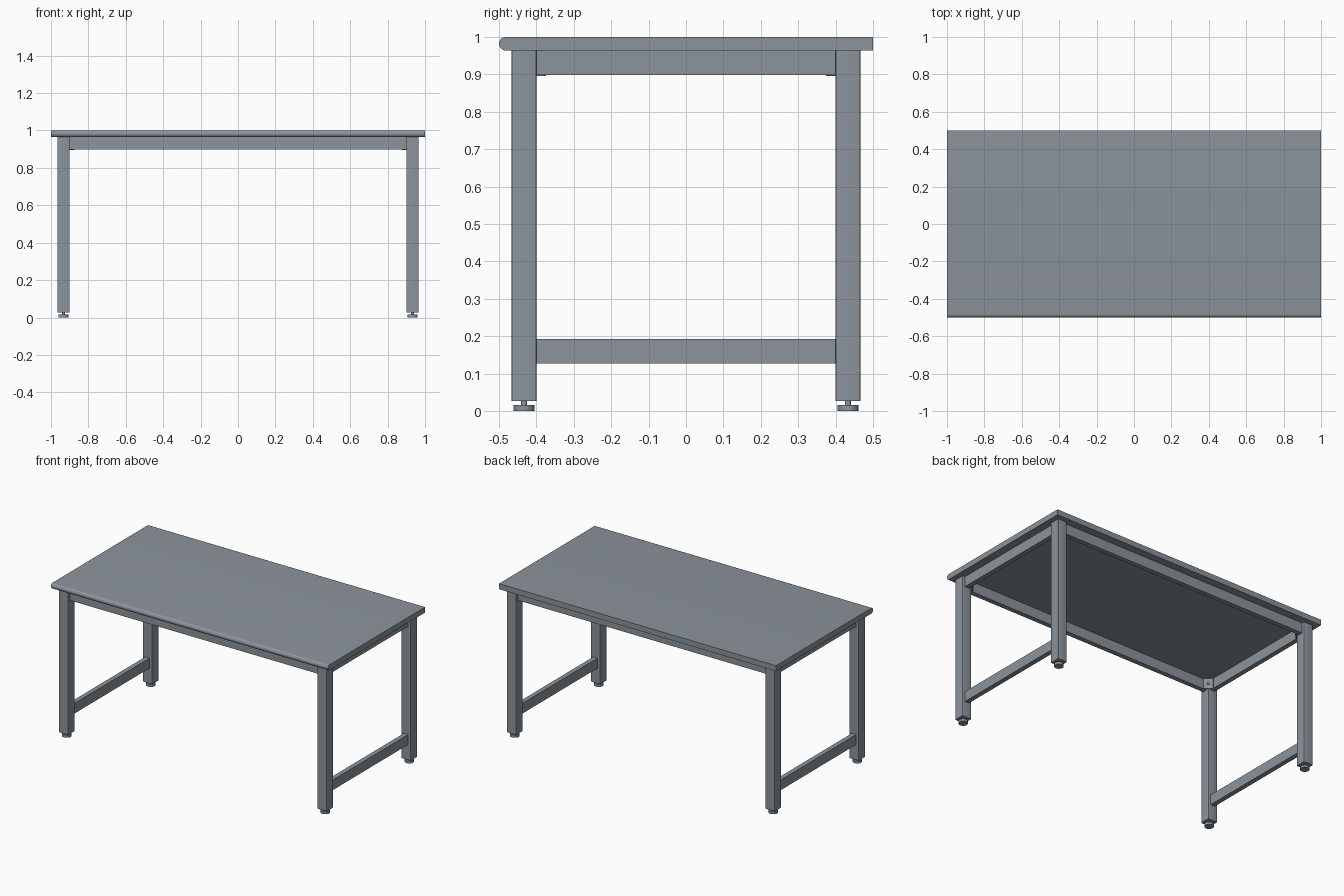
import bpy, bmesh, math
from mathutils import Matrix

if "Cube" in bpy.data.objects:
    bpy.data.objects.remove(bpy.data.objects["Cube"])

# Slate grey paint
paint = bpy.data.materials.new("slate_grey")
paint.diffuse_color = (0.26, 0.295, 0.33, 1)
paint.use_nodes = True
paint.node_tree.nodes["Principled BSDF"].inputs["Base Color"].default_value = paint.diffuse_color


def make_object(name, bm, smooth=False):
    bmesh.ops.recalc_face_normals(bm, faces=bm.faces)
    me = bpy.data.meshes.new(name)
    bm.to_mesh(me)
    bm.free()
    me.materials.append(paint)
    ob = bpy.data.objects.new(name, me)
    bpy.context.collection.objects.link(ob)
    if smooth:
        bpy.context.view_layer.objects.active = ob
        ob.select_set(True)
        bpy.ops.object.shade_smooth_by_angle(angle=math.radians(35))
        ob.select_set(False)
    return ob


def box(name, lo, hi, round_uprights=0):
    size = [b - a for a, b in zip(lo, hi)]
    mid = [(a + b) / 2 for a, b in zip(lo, hi)]
    bm = bmesh.new()
    bmesh.ops.create_cube(bm, size=1, matrix=Matrix.Translation(mid) @ Matrix.Diagonal((*size, 1)))
    if round_uprights:
        upright = [e for e in bm.edges if abs(e.verts[0].co.z - e.verts[1].co.z) > 0.5]
        bmesh.ops.bevel(bm, geom=upright, offset=round_uprights, segments=3, profile=0.5, affect='EDGES')
    return make_object(name, bm, smooth=round_uprights > 0)


def add_cylinder(bm, r, depth, matrix, sides=32):
    bmesh.ops.create_cone(bm, cap_ends=True, segments=sides, radius1=r, radius2=r,
                          depth=depth, matrix=matrix)


# Table top: side profile with a bullnose front edge, extruded along x
R = 0.018
profile = [(0.5, 1.0)]
for i in range(17):
    a = math.pi / 2 + math.pi * i / 16
    profile.append((-0.5 + R + R * math.cos(a), 1 - R + R * math.sin(a)))
profile.append((0.5, 1 - 2 * R))
bm = bmesh.new()
face = bm.faces.new([bm.verts.new((-1, y, z)) for y, z in profile])
ext = bmesh.ops.extrude_face_region(bm, geom=[face])
bmesh.ops.translate(bm, vec=(2, 0, 0), verts=[g for g in ext["geom"] if isinstance(g, bmesh.types.BMVert)])
make_object("table_top", bm, smooth=True)

LX, LY, W, T = 0.933, 0.433, 0.033, 0.0155   # leg centre, leg half width, rail half width
Z_TOP, Z_RAIL = 1 - 2 * R, 0.898

for sx, side in ((-1, "left"), (1, "right")):
    for sy, end in ((-1, "front"), (1, "back")):
        tag = f"{end}_{side}"
        x, y = sx * LX, sy * LY

        # Leg: square tube with softened vertical edges
        box(f"leg_{tag}", (x - W, y - W, 0.027), (x + W, y + W, Z_TOP), round_uprights=0.003)

        # Levelling foot: disc and threaded stem
        bm = bmesh.new()
        add_cylinder(bm, 0.028, 0.016, Matrix.Translation((x, y, 0.008)))
        add_cylinder(bm, 0.008, 0.018, Matrix.Translation((x, y, 0.023)))
        make_object(f"foot_{tag}", bm, smooth=True)

        # Diagonal corner brace with bolt
        centre = Matrix.Translation((sx * 0.8965, sy * 0.3965, 0.929))
        turn = Matrix.Rotation(math.atan2(-sy, -sx), 4, 'Z')
        bm = bmesh.new()
        bmesh.ops.create_cube(bm, size=1, matrix=centre @ turn @ Matrix.Diagonal((0.005, 0.058, 0.067, 1)))
        bolt = turn @ Matrix.Translation((0.006, 0, 0)) @ Matrix.Rotation(math.pi / 2, 4, 'Y')
        add_cylinder(bm, 0.009, 0.01, centre @ bolt, sides=6)
        make_object(f"corner_brace_{tag}", bm)

    # Side rails, upper and lower, set centrally between the legs
    x = sx * LX
    box(f"upper_side_rail_{side}", (x - T, -0.4, Z_RAIL), (x + T, 0.4, Z_TOP))
    box(f"lower_side_rail_{side}", (x - T, -0.4, 0.127), (x + T, 0.4, 0.193))

# Long rails under the top
for sy, end in ((-1, "front"), (1, "back")):
    y = sy * LY
    box(f"long_rail_{end}", (-0.9, y - T, Z_RAIL), (0.9, y + T, Z_TOP))
